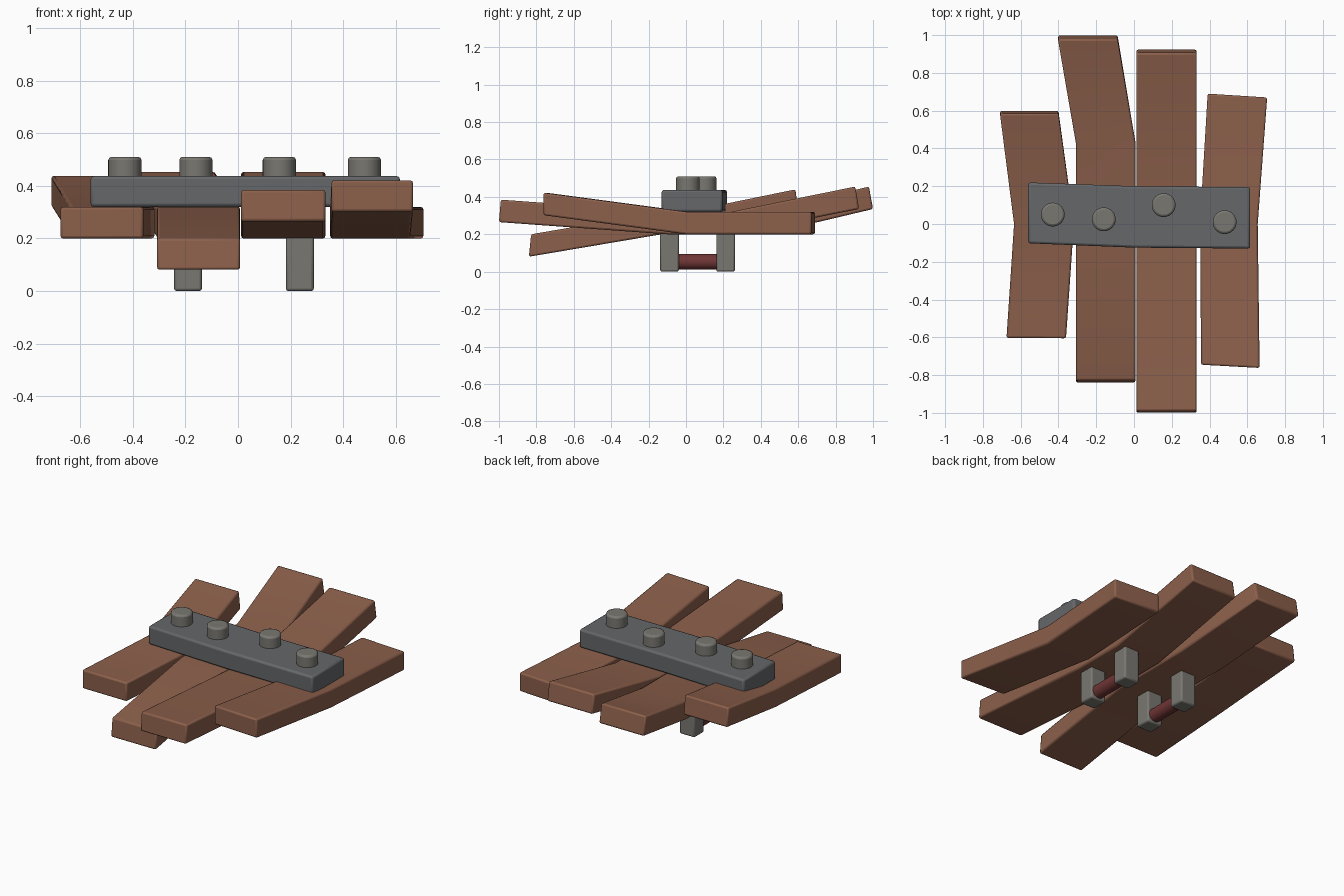
import bpy, bmesh
from math import radians

if "Cube" in bpy.data.objects:
    bpy.data.objects.remove(bpy.data.objects["Cube"])


def material(name, rgb):
    m = bpy.data.materials.new(name)
    m.diffuse_color = (*rgb, 1)
    m.use_nodes = True
    m.node_tree.nodes["Principled BSDF"].inputs["Base Color"].default_value = m.diffuse_color
    return m


WOOD = material("wood", (0.26, 0.115, 0.07))
IRON = material("dark_iron", (0.13, 0.135, 0.14))
STEEL = material("steel", (0.19, 0.185, 0.165))
RED = material("red_rod", (0.16, 0.035, 0.035))


def finish(ob, mat, bevel, segments=2):
    ob.data.materials.append(mat)
    if bevel:
        mod = ob.modifiers.new("edge_bevel", "BEVEL")
        mod.width, mod.segments = bevel, segments
        mod.limit_method, mod.angle_limit = "ANGLE", radians(40)
    bpy.ops.object.select_all(action="DESELECT")
    ob.select_set(True)
    bpy.context.view_layer.objects.active = ob
    bpy.ops.object.shade_smooth_by_angle(angle=radians(30))


def loft(name, rings, mat, bevel):
    """Solid through a row of four-cornered cross-sections."""
    bm = bmesh.new()
    rows = [[bm.verts.new(p) for p in ring] for ring in rings]
    for a, b in zip(rows, rows[1:]):
        for i in range(4):
            j = (i + 1) % 4
            bm.faces.new((a[i], a[j], b[j], b[i]))
    bm.faces.new(rows[0][::-1])
    bm.faces.new(rows[-1])
    bmesh.ops.recalc_face_normals(bm, faces=bm.faces)
    me = bpy.data.meshes.new(name)
    bm.to_mesh(me)
    bm.free()
    ob = bpy.data.objects.new(name, me)
    bpy.context.collection.objects.link(ob)
    finish(ob, mat, bevel)


def plank(name, stations):
    """Stations: left x, right x, left y, right y, bottom z, inward lean of the top."""
    rings = [[(xl, yl, z), (xr, yr, z), (xr, yr + lean, z + 0.12), (xl, yl + lean, z + 0.12)]
             for xl, xr, yl, yr, z, lean in stations]
    loft(name, rings, WOOD, 0.01)


def cylinder(name, loc, radius, depth, mat, bevel=0, rot=(0, 0, 0)):
    bpy.ops.mesh.primitive_cylinder_add(vertices=32, radius=radius, depth=depth,
                                        location=loc, rotation=rot)
    ob = bpy.context.object
    ob.name = name
    finish(ob, mat, bevel)


# bent planks, left to right
plank("plank_left", [(-0.675, -0.36, -0.603, -0.605, 0.20, 0),
                     (-0.635, -0.318, 0, 0, 0.20, 0),
                     (-0.71, -0.40, 0.60, 0.60, 0.32, -0.015)])
plank("plank_mid_left", [(-0.308, 0.008, -0.84, -0.84, 0.08, 0.012),
                         (-0.308, 0.008, -0.13, -0.13, 0.20, 0),
                         (-0.308, 0.008, 0.43, 0.43, 0.20, 0),
                         (-0.403, -0.087, 1.0, 1.0, 0.335, -0.022)])
plank("plank_mid_right", [(0.012, 0.332, -1.0, -1.0, 0.265, 0.01),
                          (0.012, 0.332, -0.10, -0.10, 0.20, 0),
                          (0.012, 0.332, 0.24, 0.24, 0.20, 0),
                          (0.012, 0.332, 0.925, 0.925, 0.335, -0.02)])
plank("plank_right", [(0.355, 0.665, -0.745, -0.762, 0.302, 0),
                      (0.35, 0.655, 0.02, 0.0, 0.20, 0),
                      (0.39, 0.705, 0.69, 0.67, 0.20, 0)])

# crossing iron strap, slightly bent
loft("strap", [[(x, y0, 0.32), (x, y1, 0.32), (x, y1, 0.437), (x, y0, 0.437)]
               for x, y0, y1 in ((-0.56, -0.102, 0.22), (0, -0.125, 0.20),
                                 (0.615, -0.13, 0.195))], IRON, 0.012)

# bolts on the strap
for i, (x, y) in enumerate(((-0.43, 0.05), (-0.16, 0.025), (0.157, 0.10), (0.48, 0.01))):
    cylinder(f"bolt_{i + 1}", (x, y, 0.46), 0.063, 0.10, STEEL, 0.012)

# two pairs of feet, each joined by a rod
for side, x in (("left", -0.19), ("right", 0.235)):
    for end, y in (("front", -0.088), ("back", 0.212)):
        loft(f"foot_{side}_{end}",
             [[(x + sx * 0.053, y + sy * 0.05, z)
               for sx, sy in ((-1, -1), (1, -1), (1, 1), (-1, 1))] for z in (0, 0.22)],
             STEEL, 0.01)
    cylinder(f"rod_{side}", (x, 0.062, 0.053), 0.042, 0.24, RED, 0, (radians(90), 0, 0))
